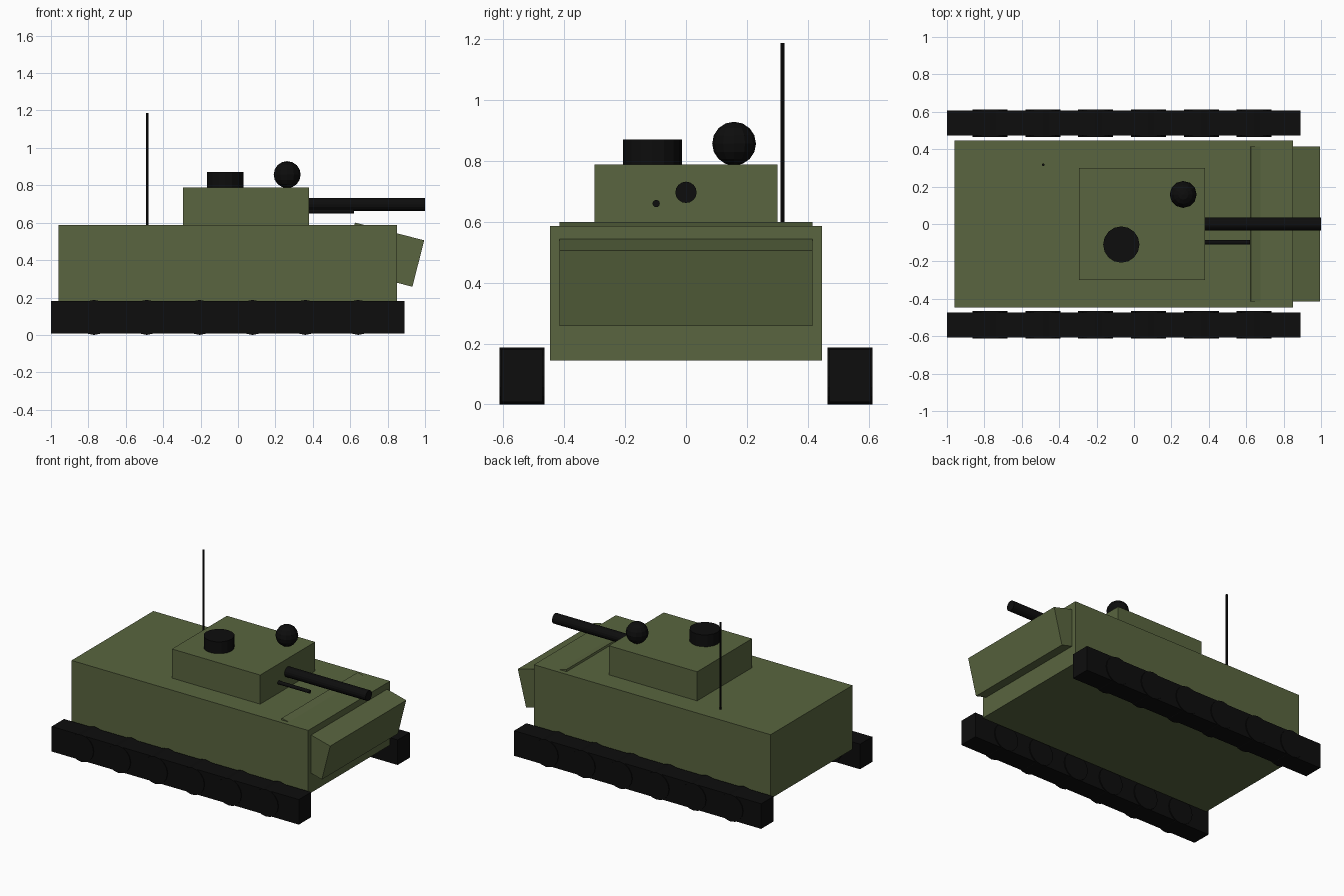
import bpy
import math
from mathutils import Vector

cube = bpy.data.objects.get("Cube")
if cube:
    bpy.data.objects.remove(cube, do_unlink=True)


def material(name, rgb):
    m = bpy.data.materials.new(name)
    m.use_nodes = True
    m.diffuse_color = (*rgb, 1)
    bsdf = m.node_tree.nodes["Principled BSDF"]
    bsdf.inputs["Base Color"].default_value = (*rgb, 1)
    bsdf.inputs["Roughness"].default_value = 0.8
    return m


green = material("olive green", (0.1, 0.13, 0.05))
black = material("black", (0.004, 0.004, 0.004))


def finish(name, mat):
    ob = bpy.context.object
    ob.name = ob.data.name = name
    ob.data.materials.append(mat)
    return ob


def box(name, mat, lo, hi):
    """Axis-aligned box between two corners."""
    lo, hi = Vector(lo), Vector(hi)
    bpy.ops.mesh.primitive_cube_add(size=1, location=(lo + hi) / 2)
    ob = finish(name, mat)
    ob.scale = hi - lo
    return ob


def rod(name, mat, start, end, radius, sides=16):
    """Cylinder running from start to end."""
    start, end = Vector(start), Vector(end)
    axis = end - start
    bpy.ops.mesh.primitive_cylinder_add(
        vertices=sides, radius=radius, depth=axis.length,
        location=(start + end) / 2,
        rotation=axis.to_track_quat("Z", "Y").to_euler())
    return finish(name, mat)


# Hull and turret
box("hull", green, (-0.96, -0.447, 0.145), (0.85, 0.447, 0.587))
box("turret", green, (-0.295, -0.3, 0.587), (0.38, 0.3, 0.788))

# Tilted nose block, partly sunk into the hull
nose = box("nose_plate", green, (0.588, -0.415, 0.301), (0.97, 0.415, 0.557))
nose.location.x = 0.779
nose.rotation_euler.y = 0.25

# Guns
rod("main_gun", black, (0.37, 0, 0.697), (1.0, 0, 0.697), 0.035)
rod("side_gun", black, (0.37, -0.098, 0.66), (0.62, -0.098, 0.66), 0.012, 12)

# Roof fittings
rod("hatch", black, (-0.068, -0.11, 0.788), (-0.068, -0.11, 0.87), 0.097)
bpy.ops.mesh.primitive_uv_sphere_add(segments=12, ring_count=8, radius=0.072,
                                     location=(0.263, 0.158, 0.857))
finish("sensor_ball", black)
rod("antenna", black, (-0.485, 0.317, 0.58), (-0.485, 0.317, 1.187), 0.007, 8)

# Tracks with road wheels barely proud of them
for side, s in (("left", 1), ("right", -1)):
    y_in, y_out = sorted((0.472 * s, 0.607 * s))
    box(side + "_track", black, (-1.0, y_in, 0.008), (0.89, y_out, 0.181))
    for i in range(6):
        x = -0.77 + 0.2825 * i
        rod(f"{side}_wheel_{i + 1}", black, (x, 0.465 * s, 0.0935),
            (x, 0.613 * s, 0.0935), 0.0935)
